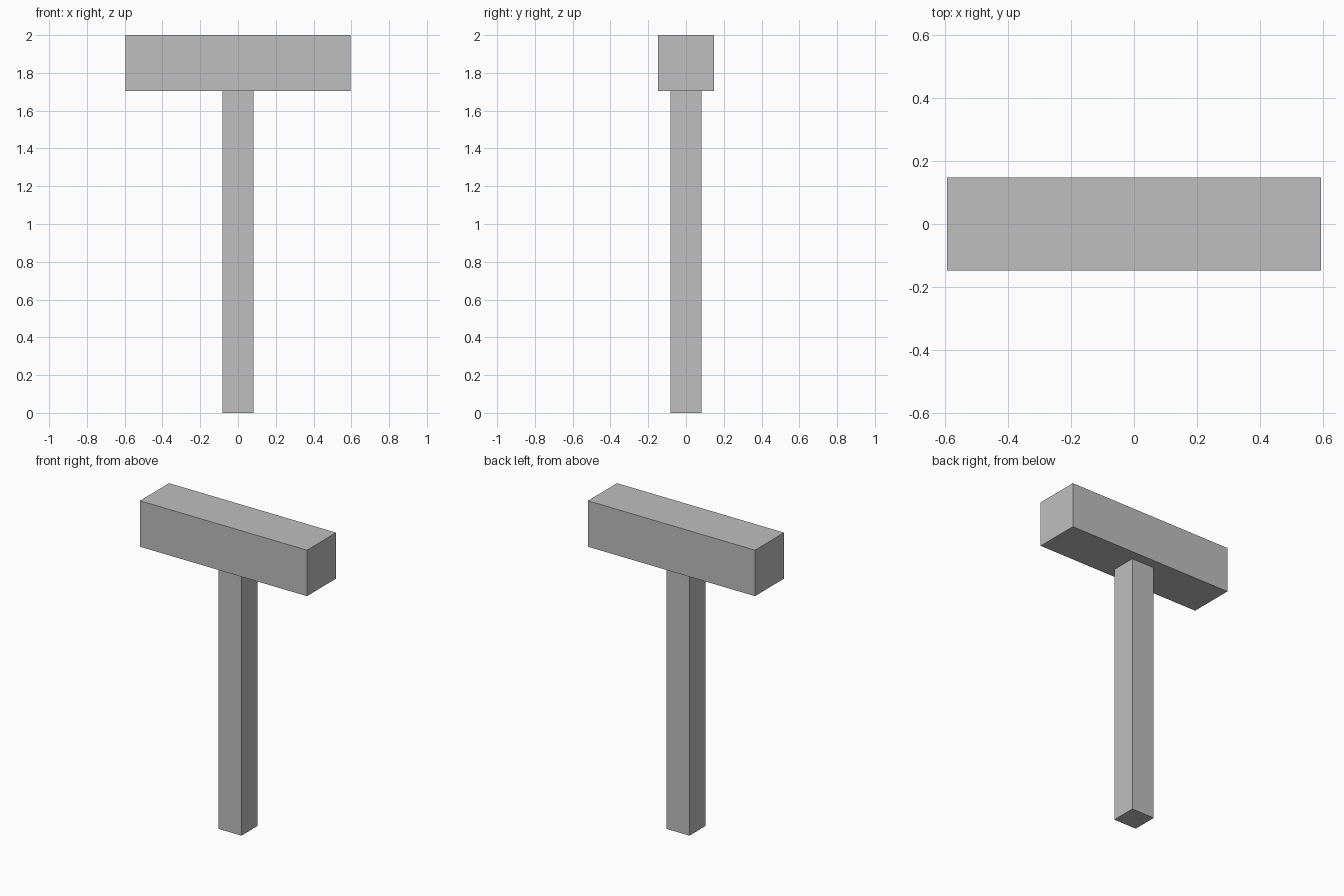
import bpy

# Remove the default object
cube = bpy.data.objects.get("Cube")
if cube:
    bpy.data.objects.remove(cube, do_unlink=True)

# Single grey material
grey = bpy.data.materials.new("plain_grey")
grey.use_nodes = True
colour = (0.52, 0.52, 0.52, 1)
grey.diffuse_color = colour
grey.node_tree.nodes["Principled BSDF"].inputs["Base Color"].default_value = colour


def box(name, width, depth, bottom, top):
    """Centred upright box between two heights."""
    bpy.ops.mesh.primitive_cube_add(size=1, location=(0, 0, (bottom + top) / 2))
    part = bpy.context.object
    part.name = part.data.name = name
    part.scale = (width, depth, top - bottom)
    bpy.ops.object.transform_apply(location=False, rotation=False, scale=True)
    part.data.materials.append(grey)
    return part


HEAD_BOTTOM = 1.704

# Square handle, then the block head resting on it
box("handle", 0.165, 0.165, 0, HEAD_BOTTOM)
box("hammer_head", 1.19, 0.296, HEAD_BOTTOM, 2)
